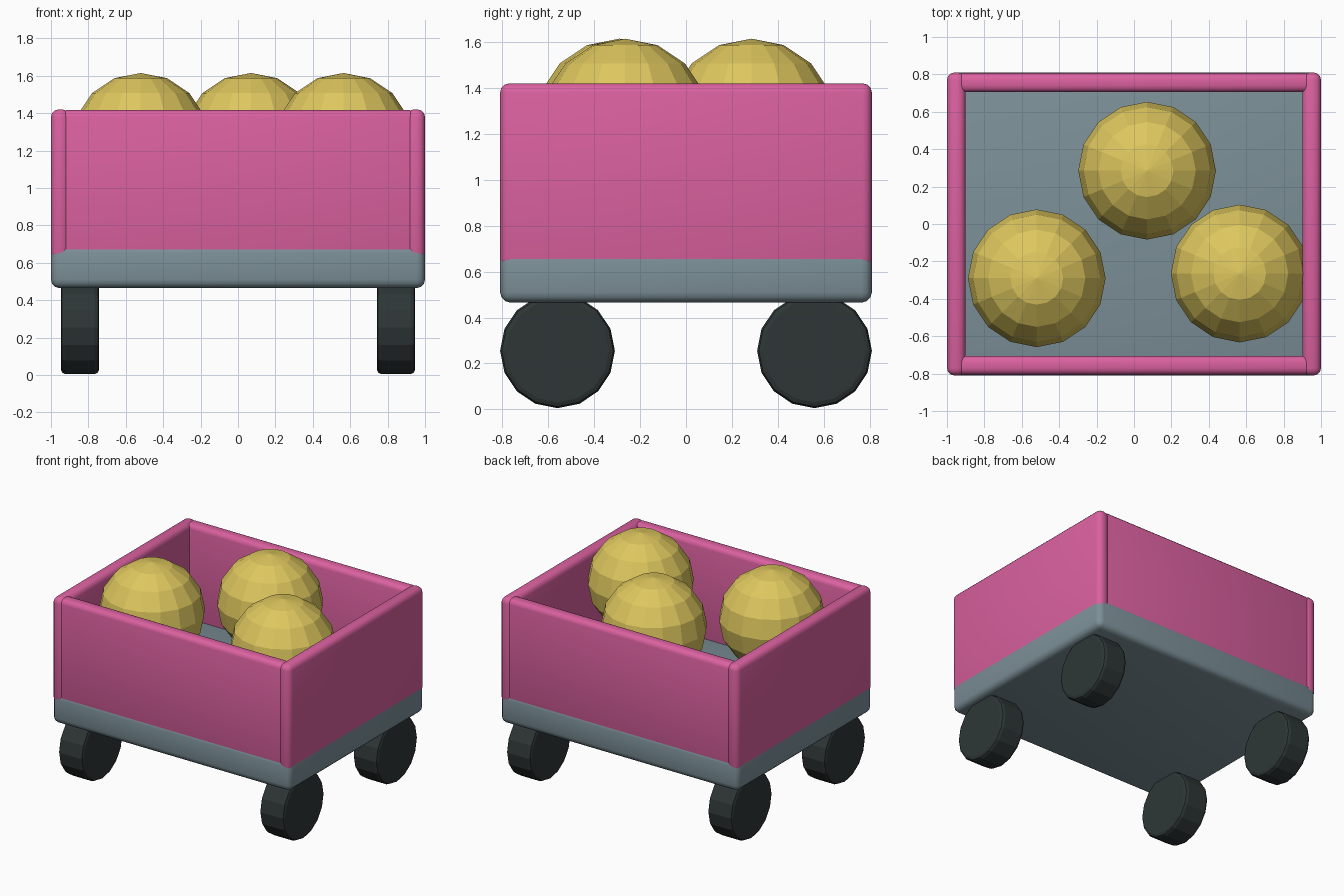
import bpy, bmesh, math
from mathutils import Matrix

if "Cube" in bpy.data.objects:
    bpy.data.objects.remove(bpy.data.objects["Cube"])


def material(name, rgb):
    m = bpy.data.materials.new(name)
    lin = [((c / 255 + 0.055) / 1.055) ** 2.4 for c in rgb]
    m.diffuse_color = (*lin, 1)
    m.use_nodes = True
    m.node_tree.nodes["Principled BSDF"].inputs["Base Color"].default_value = m.diffuse_color
    return m


PINK = material("pink", (219, 97, 160))
GREY = material("blue grey", (124, 144, 152))
DARK = material("dark tyre", (46, 54, 54))
GOLD = material("golden yellow", (222, 199, 94))


def finish(bm, name, mat):
    mesh = bpy.data.meshes.new(name)
    bm.to_mesh(mesh)
    bm.free()
    mesh.materials.append(mat)
    ob = bpy.data.objects.new(name, mesh)
    bpy.context.collection.objects.link(ob)
    return ob


def box(name, lo, hi, mat, bevel):
    """Rounded box between two corners."""
    bm = bmesh.new()
    bmesh.ops.create_cube(bm, size=1)
    for v in bm.verts:
        v.co = [(a + b) / 2 + c * (b - a) for a, b, c in zip(lo, hi, v.co)]
    bmesh.ops.bevel(bm, geom=bm.edges[:], offset=bevel, segments=3,
                    profile=0.5, affect='EDGES')
    for f in bm.faces:
        f.smooth = True
    ob = finish(bm, name, mat)
    bpy.context.view_layer.objects.active = ob
    ob.select_set(True)
    bpy.ops.object.shade_smooth_by_angle(angle=math.radians(35))
    ob.select_set(False)


# Cart bed
box("cart_bed", (-1, -0.81, 0.465), (1, 0.81, 0.70), GREY, 0.045)

# Four walls
for s, name in ((-1, "left_wall"), (1, "right_wall")):
    x0, x1 = sorted((s * 0.9, s * 1.0))
    box(name, (x0, -0.81, 0.615), (x1, 0.81, 1.42), PINK, 0.04)
for s, name in ((-1, "front_wall"), (1, "back_wall")):
    y0, y1 = sorted((s * 0.705, s * 0.806))
    box(name, (-0.95, y0, 0.62), (0.95, y1, 1.417), PINK, 0.035)

# Wheels
for sx, side in ((-1, "left"), (1, "right")):
    for sy, end in ((-1, "front"), (1, "back")):
        bm = bmesh.new()
        bmesh.ops.create_cone(bm, cap_ends=True, segments=16,
                              radius1=0.25, radius2=0.25, depth=0.205)
        rims = [e for e in bm.edges
                if abs(e.verts[0].co.z - e.verts[1].co.z) < 1e-4]
        bmesh.ops.bevel(bm, geom=rims, offset=0.025, segments=2,
                        profile=0.5, affect='EDGES')
        bm.transform(Matrix.Translation((sx * 0.845, sy * 0.56, 0.255))
                     @ Matrix.Rotation(math.pi / 2, 4, 'Y'))
        finish(bm, f"{end}_{side}_wheel", DARK)

# Cargo balls
for i, (x, y) in enumerate(((-0.52, -0.29), (0.07, 0.285), (0.565, -0.265))):
    bm = bmesh.new()
    bmesh.ops.create_uvsphere(bm, u_segments=16, v_segments=8, radius=0.368)
    bm.transform(Matrix.Translation((x, y, 1.247)))
    finish(bm, f"cargo_ball_{i + 1}", GOLD)
